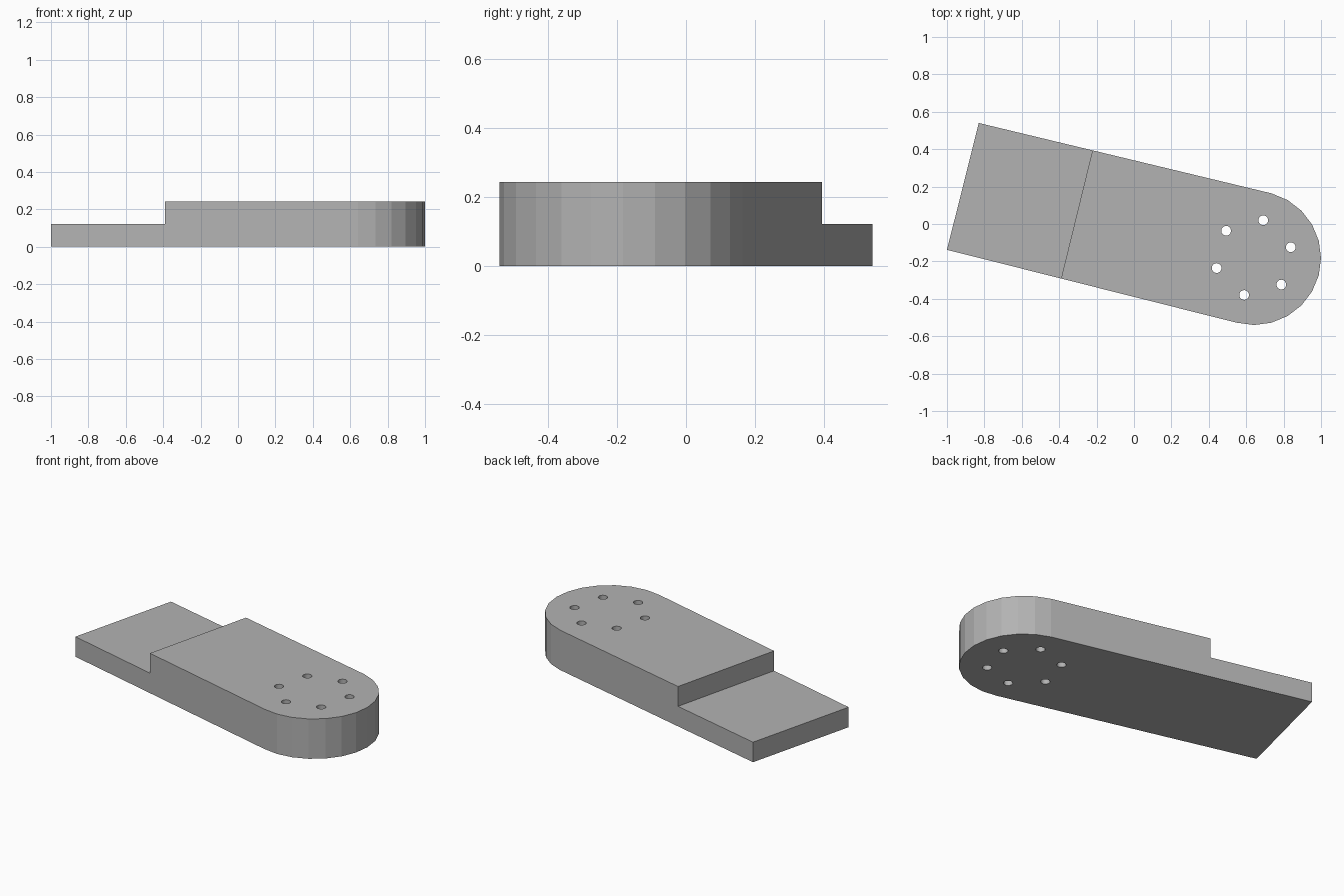
import bpy, bmesh
from math import cos, sin, radians
from mathutils import Vector

cube = bpy.data.objects.get("Cube")
if cube:
    bpy.data.objects.remove(cube, do_unlink=True)

HEIGHT, TONGUE = 0.243, 0.122
NOSE, NOSE_R = Vector((0.642, -0.182)), 0.358

grey = bpy.data.materials.new("plain grey")
grey.use_nodes = True
colour = (0.45, 0.45, 0.45, 1)
grey.diffuse_color = colour
grey.node_tree.nodes["Principled BSDF"].inputs["Base Color"].default_value = colour


def arc(centre, radius, start, step, count):
    """Points counter-clockwise around a centre, angles in degrees."""
    angles = [radians(start + step * i) for i in range(count)]
    return [centre + radius * Vector((cos(a), sin(a))) for a in angles]


def prism(name, outlines, bottom, top):
    """One object made of upright prisms over flat outlines."""
    bm = bmesh.new()
    for outline in outlines:
        face = bm.faces.new([bm.verts.new((p[0], p[1], bottom)) for p in outline])
        side = bmesh.ops.extrude_face_region(bm, geom=[face])["geom"]
        verts = [v for v in side if isinstance(v, bmesh.types.BMVert)]
        bmesh.ops.translate(bm, verts=verts, vec=(0, 0, top - bottom))
    bmesh.ops.recalc_face_normals(bm, faces=bm.faces)
    mesh = bpy.data.meshes.new(name)
    bm.to_mesh(mesh)
    bm.free()
    mesh.materials.append(grey)
    obj = bpy.data.objects.new(name, mesh)
    bpy.context.collection.objects.link(obj)
    return obj


def cut(target, cutter):
    """Subtract the cutter from the target and discard it."""
    cutter.hide_render = True
    mod = target.modifiers.new("cut", "BOOLEAN")
    mod.operation, mod.solver, mod.object = "DIFFERENCE", "EXACT", cutter
    bpy.context.view_layer.objects.active = target
    bpy.ops.object.modifier_apply(modifier=mod.name)
    bpy.data.objects.remove(cutter, do_unlink=True)


# Round-nosed arm
tail_back, tail_front = Vector((-0.83, 0.54)), Vector((-1, -0.138))
nose = arc(NOSE, NOSE_R, -105, 15, 13)
arm = prism("stepped_arm", [[tail_back, tail_front] + nose], 0, HEIGHT)

# Half-height tongue at the tail
step_front, step_back = Vector((-0.39, -0.292)), Vector((-0.222, 0.394))
across = step_back - step_front
along = (step_front - tail_front) * 2
a, b = step_front - across, step_back + across
cut(arm, prism("step_cutter", [[a, b, b - along, a - along]], TONGUE, 1))

# Ring of six bolt holes through the nose
centres = arc(Vector((0.64, -0.18)), 0.206, 15.7, 60, 6)
holes = [arc(c, 0.026, 0, 15, 24) for c in centres]
cut(arm, prism("hole_cutter", holes, -1, 1))
